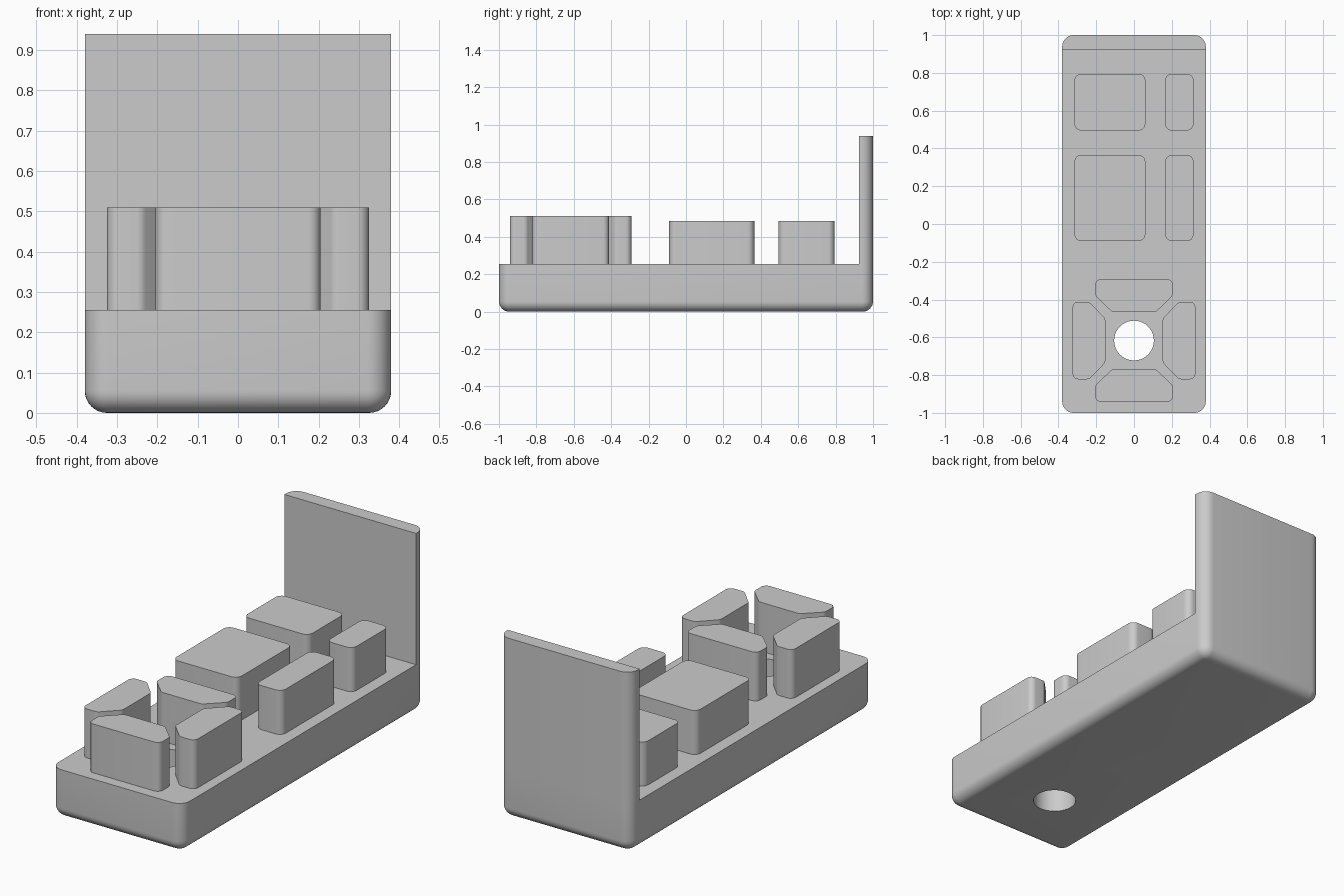
import bpy
import bmesh
from math import pi, sin, cos, tan, radians
from mathutils import Vector, Matrix

cube = bpy.data.objects.get("Cube")
if cube:
    bpy.data.objects.remove(cube, do_unlink=True)

HALF_W, HALF_L = 0.38, 1.0
BASE_TOP, WALL_TOP = 0.255, 0.94
CORNER, BELLY = 0.06, 0.055
PAD_Y = -0.617

grey = bpy.data.materials.new("light_grey")
grey.use_nodes = True
COLOUR = (0.6, 0.6, 0.6, 1)
grey.diffuse_color = COLOUR
grey.node_tree.nodes["Principled BSDF"].inputs["Base Color"].default_value = COLOUR


def rounded(corners, radii, steps=8):
    """Counter-clockwise outline with each corner replaced by an arc."""
    points = []
    count = len(corners)
    for i, (corner, radius) in enumerate(zip(corners, radii)):
        p = Vector(corner)
        if radius == 0:
            points.append(p)
            continue
        a = (p - Vector(corners[i - 1])).normalized()
        b = (Vector(corners[(i + 1) % count]) - p).normalized()
        turn = a.angle(b)
        start = p - a * radius * tan(turn / 2)
        inward = Vector((-a.y, a.x))
        for k in range(steps + 1):
            t = turn * k / steps
            points.append(start + a * radius * sin(t) + inward * radius * (1 - cos(t)))
    return points


def rectangle(x0, x1, y0, y1):
    return [(x0, y0), (x1, y0), (x1, y1), (x0, y1)]


def loft(name, levels):
    """Solid through stacked (outline, height) loops with flat caps."""
    bm = bmesh.new()
    loops = [[bm.verts.new((p[0], p[1], z)) for p in outline] for outline, z in levels]
    for low, high in zip(loops, loops[1:]):
        for i in range(len(low)):
            j = (i + 1) % len(low)
            bm.faces.new((low[i], low[j], high[j], high[i]))
    bm.faces.new(loops[0][::-1])
    bm.faces.new(loops[-1])
    mesh = bpy.data.meshes.new(name)
    bm.to_mesh(mesh)
    bm.free()
    mesh.materials.append(grey)
    obj = bpy.data.objects.new(name, mesh)
    bpy.context.collection.objects.link(obj)
    return obj


def prism(name, outline, z0, z1):
    return loft(name, [(outline, z0), (outline, z1)])


def select_only(obj):
    bpy.ops.object.select_all(action='DESELECT')
    obj.select_set(True)
    bpy.context.view_layer.objects.active = obj


# Base slab with a rounded belly edge
levels = []
for k in range(9):
    t = pi / 2 * k / 8
    d = BELLY * (1 - sin(t))
    w, l = HALF_W - d, HALF_L - d
    levels.append((rounded(rectangle(-w, w, -l, l), [CORNER - d] * 4), BELLY * (1 - cos(t))))
levels.append((levels[-1][0], BASE_TOP))
base = loft("base", levels)

# Round hole through the slab
ring = [(0.105 * cos(2 * pi * k / 64), PAD_Y + 0.105 * sin(2 * pi * k / 64)) for k in range(64)]
cutter = prism("hole_cutter", ring, -0.1, 0.4)
cutter.hide_render = True
cut = base.modifiers.new("hole", 'BOOLEAN')
cut.operation = 'DIFFERENCE'
cut.solver = 'EXACT'
cut.object = cutter
select_only(base)
bpy.ops.object.modifier_apply(modifier=cut.name)
bpy.data.objects.remove(cutter, do_unlink=True)
parts = [base]

# Upright wall at the back
wall = rounded(rectangle(-HALF_W, HALF_W, 0.925, HALF_L), [0, 0, CORNER, CORNER])
parts.append(prism("back_wall", wall, BASE_TOP, WALL_TOP))

# Two rows of rectangular blocks
for row, y0, y1 in (("middle", -0.09, 0.365), ("rear", 0.495, 0.795)):
    for side, x0, x1 in (("wide", -0.315, 0.06), ("narrow", 0.165, 0.315)):
        outline = rounded(rectangle(x0, x1, y0, y1), [0.035] * 4)
        parts.append(prism(f"{row}_{side}_block", outline, BASE_TOP, 0.485))

# Four chamfered blocks around the hole
chamfered = [(-0.117, 0.152), (0.117, 0.152), (0.205, 0.238),
             (0.205, 0.325), (-0.205, 0.325), (-0.205, 0.238)]
for i, side in enumerate(("rear", "right", "front", "left")):
    turn = Matrix.Rotation(radians(90 * i), 2)
    outline = [turn @ p + Vector((0, PAD_Y)) for p in rounded(chamfered, [0.03] * 6, 6)]
    parts.append(prism(f"{side}_pad_block", outline, BASE_TOP, 0.51))

for part in parts:
    select_only(part)
    bpy.ops.object.shade_smooth_by_angle(angle=radians(30))
